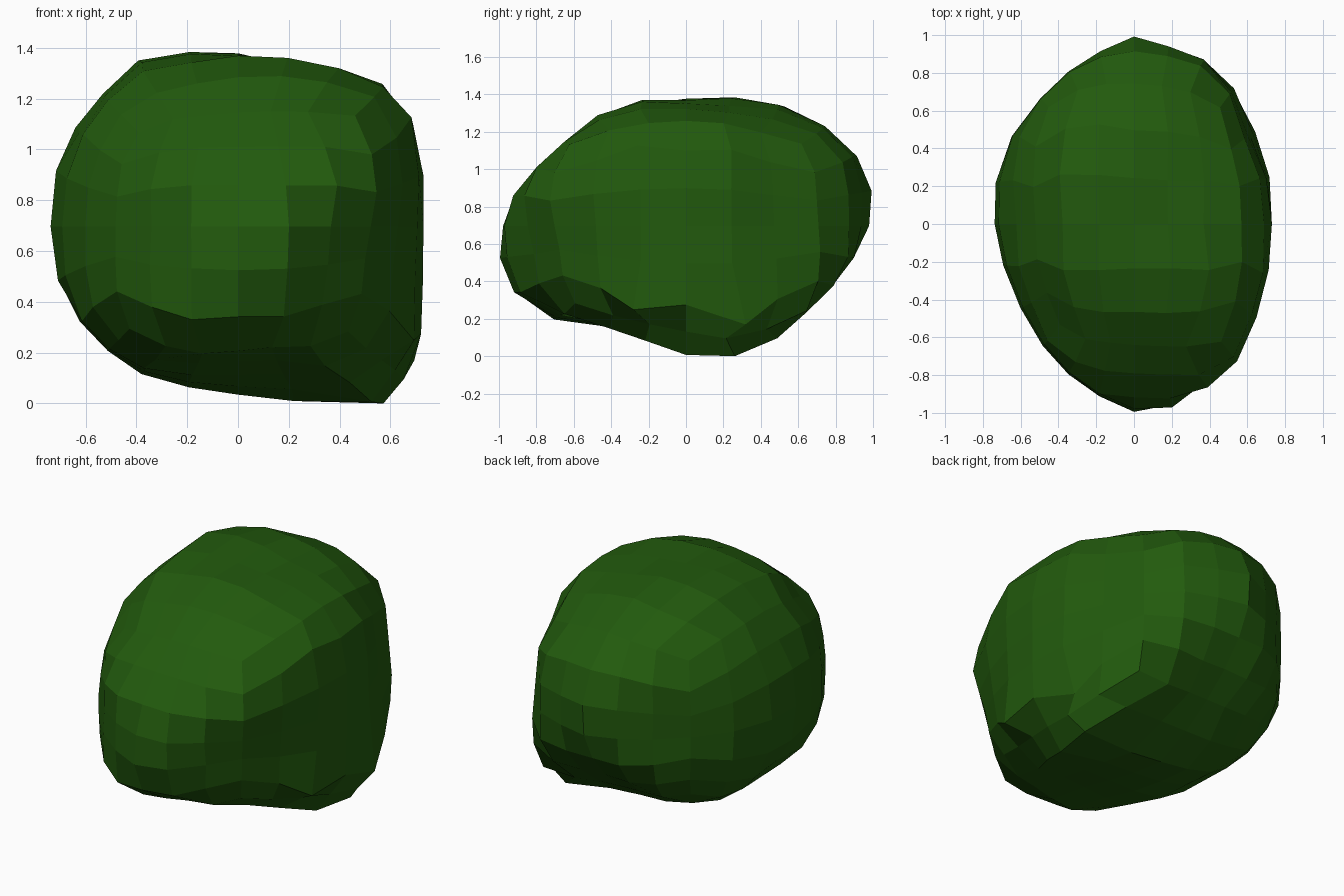
import bpy
import bmesh
import math
from mathutils import Vector

default_cube = bpy.data.objects.get("Cube")
if default_cube:
    bpy.data.objects.remove(default_cube, do_unlink=True)

MID_HEIGHT = 0.72

# Outline profiles of the clump: front (x, z), side (y, z) and plan (x, y)
FRONT = [(-.28, 1.41), (0, 1.4), (.22, 1.38), (.48, 1.32), (.64, 1.25), (.7, 1.1),
         (.73, .95), (.73, .56), (.72, .27), (.61, .02), (.39, 0), (.1, .05),
         (-.1, .06), (-.37, .13), (-.57, .27), (-.7, .46), (-.74, .67),
         (-.73, .91), (-.63, 1.13), (-.43, 1.36)]
SIDE = [(-.33, 1.39), (.35, 1.41), (.62, 1.33), (.78, 1.23), (.91, 1.1), (.99, .95),
        (1, .77), (.92, .58), (.76, .36), (.41, .05), (.13, 0), (0, .03),
        (-.2, .1), (-.4, .17), (-.77, .23), (-.89, .32), (-1, .49),
        (-.97, .8), (-.88, .96), (-.53, 1.28)]
PLAN = [(.02, 1), (.48, .83), (.58, .6), (.7, .37), (.73, .08), (.7, -.37),
        (.53, -.76), (.25, -.97), (0, -1), (-.28, -.87), (-.55, -.57),
        (-.7, -.17), (-.74, .14), (-.65, .45), (-.52, .64), (-.28, .87)]


def centred(profile):
    return [Vector((u, v - MID_HEIGHT)) for u, v in profile]


# Each outline with the two axes it lies in
OUTLINES = [
    (0, 1, [Vector(p) for p in PLAN]),
    (0, 2, centred(FRONT)),
    (1, 2, centred(SIDE)),
]


def cross(a, b):
    return a.x * b.y - a.y * b.x


def reach(point, outline):
    """Distance of a point from the centre, as a fraction of the outline."""
    for a, b in zip(outline, outline[1:] + outline[:1]):
        area = cross(a, b)
        along_a = cross(point, b) / area
        along_b = cross(a, point) / area
        if along_a >= -1e-6 and along_b >= -1e-6:
            return max(along_a + along_b, 0.0)
    return 0.0


def flat(co, i, j):
    return Vector((co[i], co[j]))


def inflate(bm):
    """Blend the three outlines into one rounded volume."""
    power = 2.8
    for vert in bm.verts:
        # Even angular spacing of the grid over the sphere
        d = Vector([math.tan(c * math.pi / 4) for c in vert.co]).normalized()
        d = Vector((d.x * .73, d.y, d.z * .7))
        parts = [reach(flat(d, i, j), o) for i, j, o in OUTLINES]
        blend = (sum(p ** power for p in parts) / 2) ** (1 / power)
        vert.co = d / max(blend, *parts)


def push(bm, centre, amount, radius):
    """Swell the surface softly near a point, or hollow it if negative."""
    for vert in bm.verts:
        gap = (vert.co - Vector(centre)).length / radius
        vert.co *= 1 + amount * math.exp(-gap * gap)


def fit(bm, i, j, outline):
    """Ease the outermost points of one direction onto its outline."""
    samples = []
    for vert in bm.verts:
        p = flat(vert.co, i, j)
        samples.append((vert, math.atan2(p.y, p.x), reach(p, outline)))
    moves = []
    for vert, angle, own in samples:
        peak = own
        for _, other, value in samples:
            turn = math.remainder(other - angle, math.tau)
            peak = max(peak, value * math.exp(-6 * turn * turn))
        if peak > 0:
            weight = (own / peak) ** 6
            moves.append((vert, 1 + (1 / peak - 1) * weight))
    for vert, factor in moves:
        vert.co[i] *= factor
        vert.co[j] *= factor


# Foliage clump: rounded grid cube
bm = bmesh.new()
bmesh.ops.create_cube(bm, size=2)
bmesh.ops.subdivide_edges(bm, edges=bm.edges[:], cuts=5, use_grid_fill=True)
inflate(bm)

# Hollows and swellings
push(bm, (.45, -.75, -.35), -.13, .42)    # under the front left corner
push(bm, (.08, .12, .6), -.14, .3)        # dip in the crown
push(bm, (-.28, .35, .66), .06, .25)      # back shoulder of the crown
push(bm, (-.5, -.55, .42), -.1, .35)      # upper front right corner
push(bm, (-.5, -.55, -.3), -.05, .3)      # lower front right corner
push(bm, (.5, .4, -.5), .12, .35)         # lower back left corner
push(bm, (.5, .55, .4), -.05, .3)         # upper back left corner

for _ in range(10):
    for i, j, outline in OUTLINES:
        fit(bm, i, j, outline)

# Stand the clump on the ground
lowest = min(vert.co.z for vert in bm.verts)
bmesh.ops.translate(bm, verts=bm.verts[:], vec=(0, 0, -lowest))
bmesh.ops.recalc_face_normals(bm, faces=bm.faces[:])

mesh = bpy.data.meshes.new("foliage_clump")
bm.to_mesh(mesh)
bm.free()
foliage = bpy.data.objects.new("foliage_clump", mesh)
bpy.context.collection.objects.link(foliage)

# Leaf colour
leaf = bpy.data.materials.new("leaf_green")
leaf.use_nodes = True
colour = (.016, .103, .004, 1)
leaf.diffuse_color = colour
leaf.node_tree.nodes["Principled BSDF"].inputs["Base Color"].default_value = colour
mesh.materials.append(leaf)
